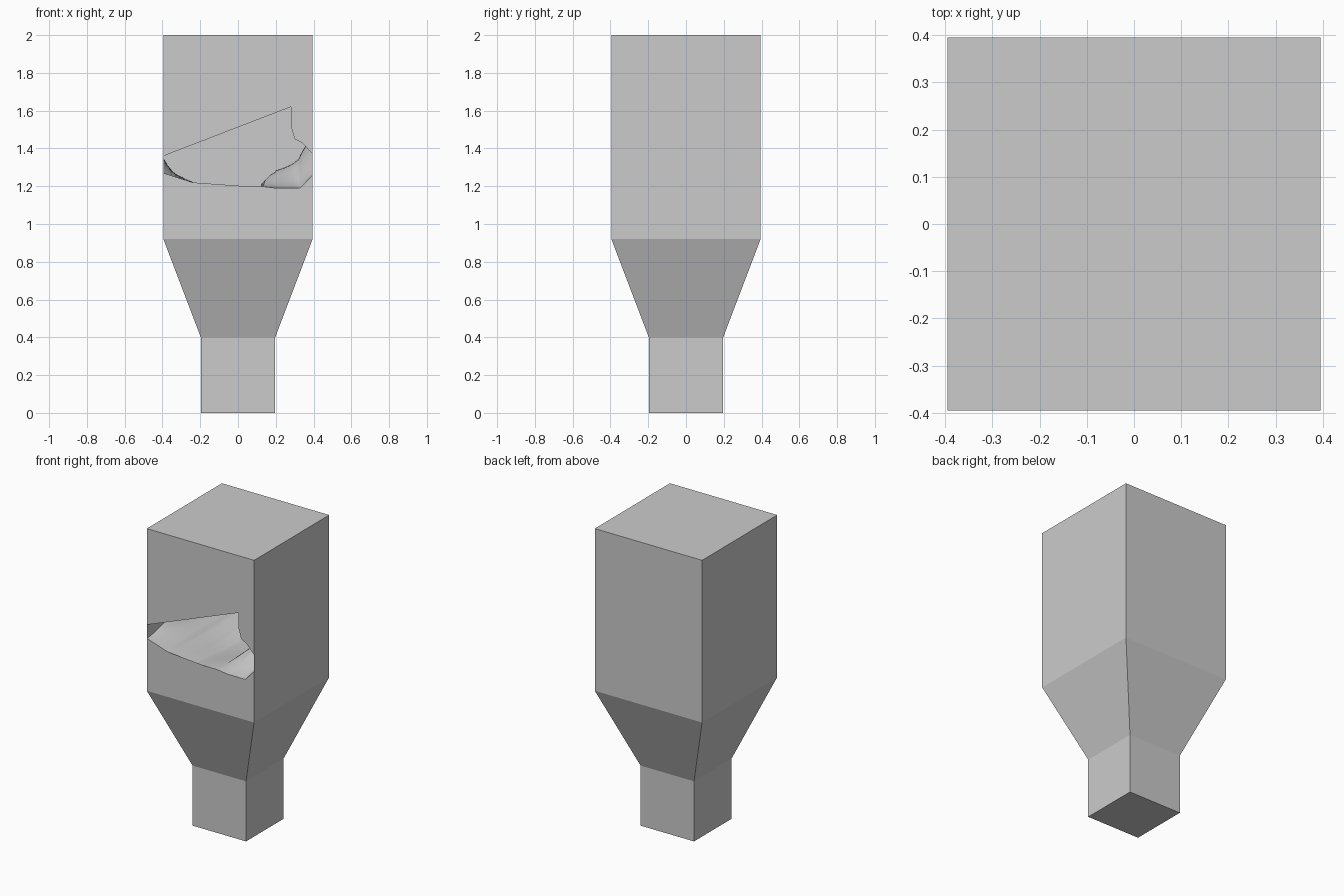
import bpy, bmesh

if "Cube" in bpy.data.objects:
    bpy.data.objects.remove(bpy.data.objects["Cube"])

W, N = 0.395, 0.197          # half widths of body and neck
LOWER_RIM = [(-W, 1.27), (-0.24, 1.22), (-0.14, 1.19), (-0.07, 1.17), (0.04, 1.20),
             (0.12, 1.20), (0.20, 1.19), (0.33, 1.19), (W, 1.26)]
UPPER_RIM = [(-W, 1.36), (0.28, 1.62), (0.28, 1.52), (0.30, 1.45), (0.34, 1.43), (W, 1.37)]
MIDDLE = [(-W, 1.35), (-0.36, 1.28), (-0.24, 1.21), (-0.07, 1.15), (0.10, 1.17),
          (0.17, 1.27), (0.30, 1.32), (0.35, 1.39), (W, 1.49)]
BACK = [(-W, 1.31), (-0.36, 1.28), (-0.22, 1.21), (0.0, 1.16), (0.12, 1.18),
        (0.20, 1.28), (0.30, 1.32), (0.36, 1.37), (W, 1.44)]


def finish(bm, name):
    me = bpy.data.meshes.new(name)
    bm.to_mesh(me)
    bm.free()
    ob = bpy.data.objects.new(name, me)
    bpy.context.collection.objects.link(ob)
    return ob


def sample(profile, x):
    for (x0, z0), (x1, z1) in zip(profile, profile[1:]):
        if x <= x1 + 1e-6:
            return z0 + (z1 - z0) * (x - x0) / (x1 - x0)
    return profile[-1][1]


# Square shell: neck, flared shoulder, body with a torn opening in the front
bm = bmesh.new()
rings = []
for half, z in ((N, 0), (N, 0.4), (W, 0.92), (W, 2)):
    rings.append([bm.verts.new((sx * half, sy * half, z))
                  for sx, sy in ((-1, -1), (1, -1), (1, 1), (-1, 1))])
for k in range(3):
    a, b = rings[k], rings[k + 1]
    for i in range(4):
        if k == 2 and i == 0:
            continue
        j = (i + 1) % 4
        bm.faces.new((a[i], a[j], b[j], b[i]))
bm.faces.new(rings[0][::-1])
bm.faces.new(rings[3])
low = [bm.verts.new((x, -W, z)) for x, z in LOWER_RIM]
high = [bm.verts.new((x, -W, z)) for x, z in UPPER_RIM]
f1 = bm.faces.new([rings[2][0], rings[2][1]] + low[::-1])
f2 = bm.faces.new(high + [rings[3][1], rings[3][0]])
bmesh.ops.triangulate(bm, faces=[f1, f2])
finish(bm, "hollow_shell")

# Uneven fill inside, meeting the walls and the lower rim of the opening
bm = bmesh.new()
xs = sorted({round(-W + 2 * W * i / 32, 4) for i in range(33)} | {x for x, z in LOWER_RIM})
n = 24
grid = []
for j in range(n + 1):
    t = j / n
    u = 2 * t if t < 0.5 else 2 * t - 1
    u = u * u * (3 - 2 * u)
    p, q = (LOWER_RIM, MIDDLE) if t < 0.5 else (MIDDLE, BACK)
    grid.append([bm.verts.new((x, -W + 2 * W * t,
                               sample(p, x) * (1 - u) + sample(q, x) * u)) for x in xs])
for r0, r1 in zip(grid, grid[1:]):
    for i in range(len(xs) - 1):
        bm.faces.new((r0[i], r0[i + 1], r1[i + 1], r1[i]))
# Soften the lumps while keeping the outline
bm.normal_update()
inner = [v for v in bm.verts if not v.is_boundary]
for _ in range(4):
    bmesh.ops.smooth_vert(bm, verts=inner, factor=0.5, use_axis_z=True)
for f in bm.faces:
    f.smooth = True
finish(bm, "uneven_fill")
